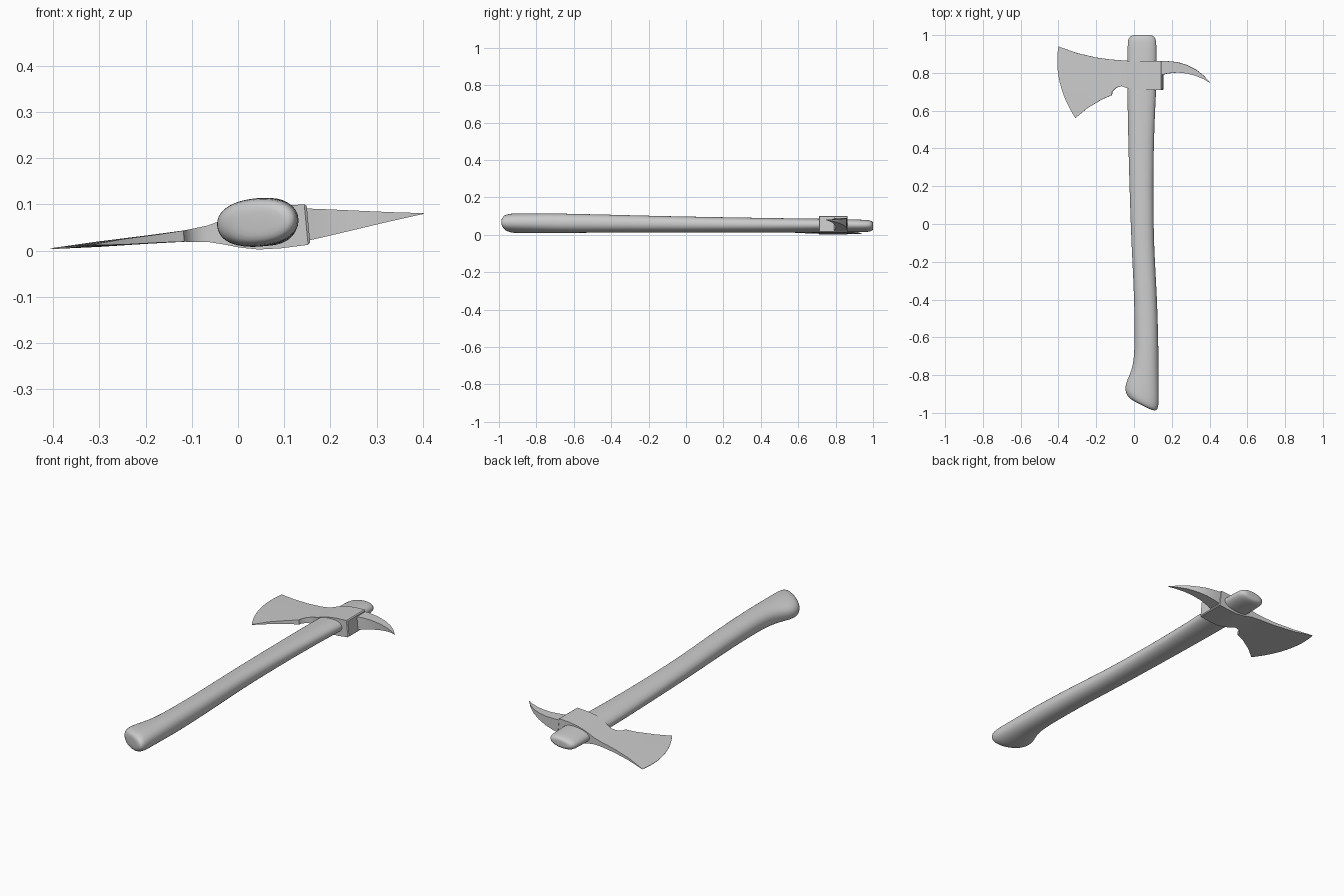
import bpy, bmesh, math
from mathutils import Matrix, Vector

cube = bpy.data.objects.get("Cube")
if cube:
    bpy.data.objects.remove(cube)

grey = bpy.data.materials.new("plain_grey")
grey.use_nodes = True
grey.diffuse_color = (0.6, 0.6, 0.6, 1)
grey.node_tree.nodes["Principled BSDF"].inputs["Base Color"].default_value = (0.6, 0.6, 0.6, 1)

# The whole tool lies with a slight roll about its length
PIVOT = Vector((0.05, 0, 0.047))
ROLL = Matrix.Translation(PIVOT) @ Matrix.Rotation(-0.094, 4, 'Y') @ Matrix.Translation(-PIVOT)


def loft(name, rings, angle, subdivide=0):
    """Skin a list of equal closed rings and cap both ends."""
    bm = bmesh.new()
    loops = [[bm.verts.new(ROLL @ Vector(p)) for p in ring] for ring in rings]
    n = len(loops[0])
    for a, b in zip(loops, loops[1:]):
        for i in range(n):
            j = (i + 1) % n
            bm.faces.new((a[i], a[j], b[j], b[i]))
    bm.faces.new(loops[0])
    bm.faces.new(loops[-1])
    bmesh.ops.recalc_face_normals(bm, faces=bm.faces)
    mesh = bpy.data.meshes.new(name)
    bm.to_mesh(mesh)
    bm.free()
    mesh.materials.append(grey)
    obj = bpy.data.objects.new(name, mesh)
    bpy.context.collection.objects.link(obj)
    if subdivide:
        obj.modifiers.new("smooth", 'SUBSURF').levels = subdivide
        obj.modifiers["smooth"].render_levels = subdivide
    bpy.ops.object.select_all(action='DESELECT')
    obj.select_set(True)
    bpy.context.view_layer.objects.active = obj
    bpy.ops.object.shade_smooth_by_angle(angle=math.radians(angle))
    return obj


def oval(y, x0, x1, half, tilt, sides=24):
    """Soft oval handle section; tilt slants it towards the butt."""
    cx, rx, cz = (x0 + x1) / 2, (x1 - x0) / 2, 0.055 - 0.0075 * y
    ring = []
    for i in range(sides):
        t = 2 * math.pi * i / sides
        c, s = math.cos(t), math.sin(t)
        dx = rx * math.copysign(abs(c) ** 0.9, c)
        dz = half * math.copysign(abs(s) ** 0.9, s)
        ring.append((cx + dx, y + tilt * dx, cz + dz))
    return ring


# Handle: y, left x, right x, half thickness, slant
handle = [
    (-0.960, 0.010, 0.080, 0.020, -0.5),
    (-0.957, -0.025, 0.113, 0.040, -0.5),
    (-0.940, -0.042, 0.128, 0.050, -0.5),
    (-0.905, -0.048, 0.134, 0.053, -0.45),
    (-0.85, -0.036, 0.133, 0.053, -0.3),
    (-0.78, -0.010, 0.132, 0.052, -0.1),
    (-0.70, 0.002, 0.131, 0.052, 0),
    (-0.60, 0.005, 0.130, 0.051, 0),
    (-0.40, 0.002, 0.124, 0.048, 0),
    (-0.20, -0.008, 0.112, 0.045, 0),
    (0.00, -0.018, 0.103, 0.043, 0),
    (0.40, -0.030, 0.104, 0.039, 0),
    (0.65, -0.035, 0.115, 0.037, 0),
    (0.75, -0.036, 0.121, 0.036, 0),
    (0.95, -0.036, 0.121, 0.033, 0),
    (0.985, -0.031, 0.116, 0.030, 0),
    (1.000, -0.012, 0.098, 0.022, 0),
    (1.001, 0.015, 0.070, 0.010, 0),
]
loft("handle", [oval(*s) for s in handle], 60, 1)


def slab(low, high, half, bulge=0, steps=12):
    """Flat section from a low to a high outline point, bowed towards -x."""
    line = []
    for i in range(steps + 1):
        v = i / steps
        x, y = Vector(low).lerp(Vector(high), v)
        line.append((x - bulge * 4 * v * (1 - v), y))
    z = PIVOT.z
    return [(x, y, z - half) for x, y in line] + [(x, y, z + half) for x, y in reversed(line)]


# Blade with bearded lower edge, swelling into the socket
blade = [
    slab((-0.312, 0.56), (-0.402, 0.94), 0.001, 0.038),
    slab((-0.25, 0.612), (-0.30, 0.904), 0.006, 0.02),
    slab((-0.17, 0.66), (-0.20, 0.881), 0.009, 0.006),
    slab((-0.118, 0.682), (-0.125, 0.871), 0.012),
    slab((-0.115, 0.70), (-0.11, 0.87), 0.0125),
    slab((-0.095, 0.722), (-0.09, 0.868), 0.0145),
    slab((-0.065, 0.73), (-0.06, 0.866), 0.018),
    slab((-0.03, 0.718), (-0.03, 0.864), 0.027),
    slab((0.00, 0.712), (0.00, 0.864), 0.036),
    slab((0.04, 0.71), (0.04, 0.864), 0.044),
    slab((0.09, 0.71), (0.09, 0.864), 0.046),
    slab((0.148, 0.71), (0.148, 0.864), 0.044),
    slab((0.153, 0.714), (0.153, 0.860), 0.040),
]
loft("blade_and_socket", blade, 35)

# Curved back spike
spike = [
    slab((0.14, 0.788), (0.14, 0.862), 0.036, 0, 1),
    slab((0.18, 0.797), (0.18, 0.862), 0.031, 0, 1),
    slab((0.23, 0.802), (0.23, 0.857), 0.024, 0, 1),
    slab((0.28, 0.797), (0.28, 0.842), 0.017, 0, 1),
    slab((0.33, 0.784), (0.33, 0.817), 0.010, 0, 1),
    slab((0.37, 0.767), (0.37, 0.786), 0.005, 0, 1),
    slab((0.402, 0.748), (0.403, 0.75), 0.001, 0, 1),
]
loft("back_spike", spike, 35)
